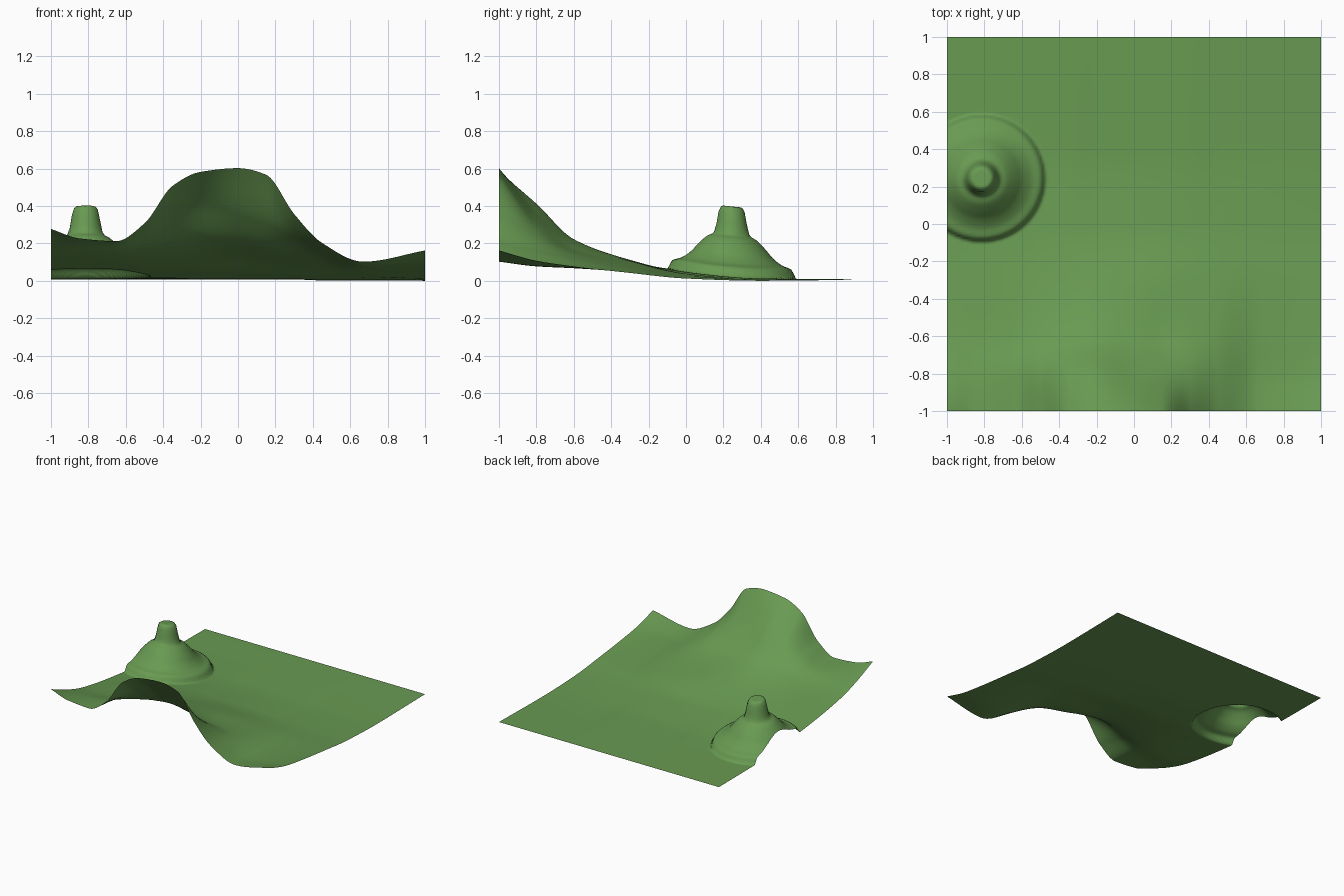
import bpy, bmesh
from math import hypot

if "Cube" in bpy.data.objects:
    bpy.data.objects.remove(bpy.data.objects["Cube"], do_unlink=True)

CELLS = 160

# Terrain cross-sections: height along x for a few stations along y
xs = [-1, -.85, -.65, -.5, -.35, -.2, 0, .15, .3, .45, .67, 1]
sections = {
    -1: [.28, .23, .215, .31, .51, .585, .605, .57, .36, .205, .105, .165],
    -.8: [.2, .19, .2, .27, .37, .415, .36, .31, .24, .16, .08, .11],
    -.6: [.14, .14, .15, .18, .21, .225, .2, .17, .15, .12, .07, .08],
    -.3: [.09, .095, .1, .105, .11, .115, .11, .1, .085, .07, .05, .045],
    0: [.055, .055, .055, .05, .05, .045, .04, .035, .03, .025, .02, .015],
    .4: [.015, .015, .015, .015, .015, .01, .01, .01, .01, .005, .005, .003],
    1: [.01] * 12,
}
# Stepped knoll: radius and height above the terrain
knoll_centre = (-.815, .245)
knoll_r = [0, .05, .065, .09, .1, .13, .18, .22, .27, .32, .345, .4]
knoll_z = [.375, .375, .36, .24, .222, .205, .155, .108, .07, .048, 0, 0]


def smooth_curve(keys, values, t):
    """Cubic interpolation with limited slopes, so it does not overshoot."""
    last = len(keys) - 1
    i = next((k for k in range(last) if t <= keys[k + 1]), last - 1)
    t = min(max(t, keys[0]), keys[-1])

    def slope(k):
        return (values[k + 1] - values[k]) / (keys[k + 1] - keys[k])

    def tangent(k):
        if k == 0 or k == last:
            return slope(min(k, last - 1))
        a, b = slope(k - 1), slope(k)
        return 2 * a * b / (a + b) if a * b > 0 else 0

    w = keys[i + 1] - keys[i]
    s = (t - keys[i]) / w
    ease = s * s * (3 - 2 * s)
    return (values[i] + (values[i + 1] - values[i]) * ease
            + w * s * (1 - s) * ((1 - s) * tangent(i) - s * tangent(i + 1)))


# Height sheet: the terrain with the knoll raised out of it
bm = bmesh.new()
bmesh.ops.create_grid(bm, x_segments=CELLS, y_segments=CELLS, size=1)
stations = list(sections)
columns = {}
for v in bm.verts:
    x, y = round(v.co.x, 4), v.co.y
    if x not in columns:
        columns[x] = [smooth_curve(xs, row, x) for row in sections.values()]
    v.co.z = smooth_curve(stations, columns[x], y)
    r = hypot(x - knoll_centre[0], y - knoll_centre[1])
    if r < knoll_r[-1]:
        v.co.z += smooth_curve(knoll_r, knoll_z, r)
lowest = min(v.co.z for v in bm.verts)
for v in bm.verts:
    v.co.z -= lowest
for f in bm.faces:
    f.smooth = True
mesh = bpy.data.meshes.new("terrain")
bm.to_mesh(mesh)
bm.free()
terrain = bpy.data.objects.new("terrain", mesh)
bpy.context.collection.objects.link(terrain)

# Grass colour
grass = bpy.data.materials.new("grass_green")
grass.use_nodes = True
colour = (.14, .325, .085, 1)
grass.diffuse_color = colour
grass.node_tree.nodes["Principled BSDF"].inputs["Base Color"].default_value = colour
mesh.materials.append(grass)
